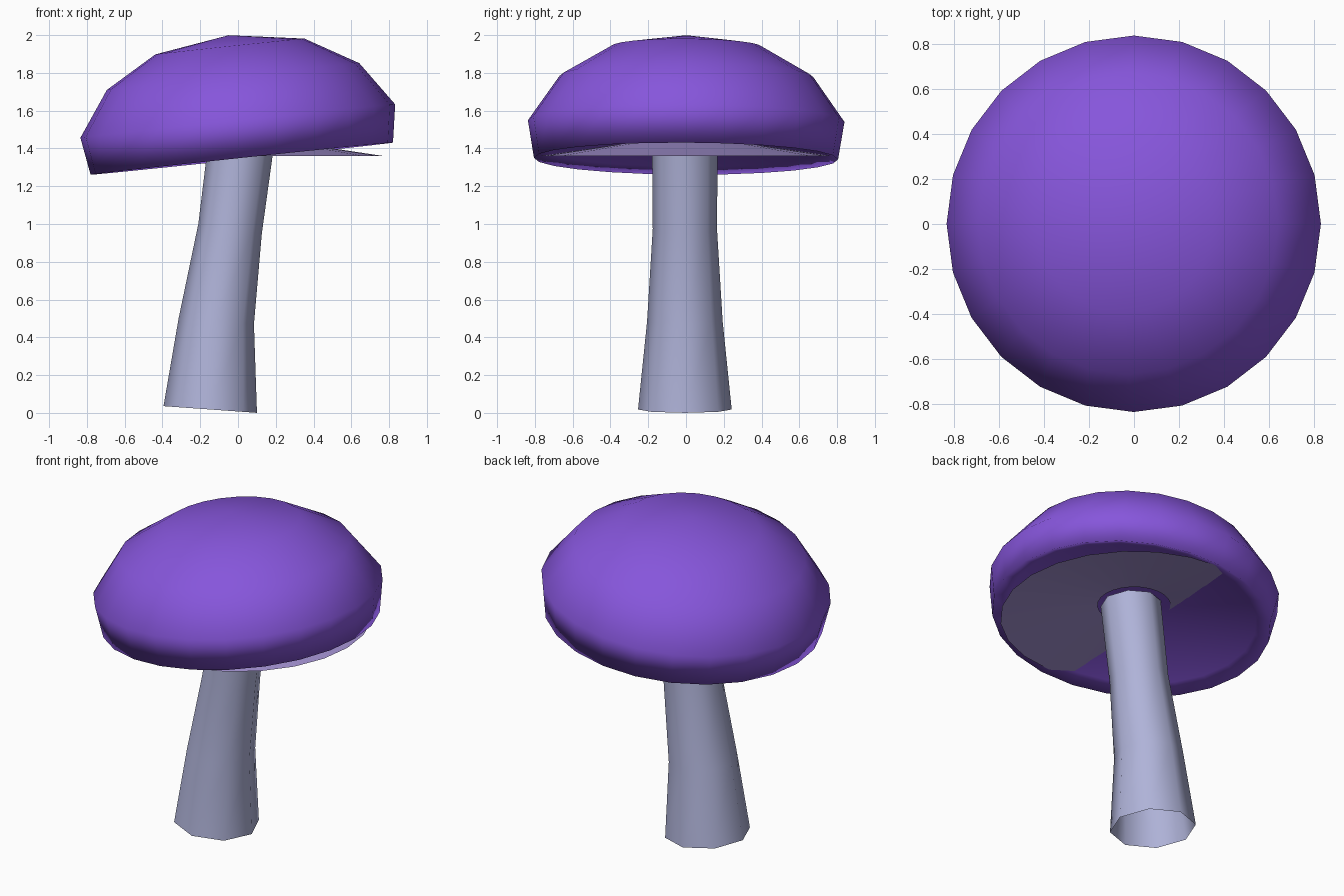
import bpy, bmesh, math
from mathutils import Vector, Matrix

if "Cube" in bpy.data.objects:
    bpy.data.objects.remove(bpy.data.objects["Cube"])


def material(name, rgb):
    m = bpy.data.materials.new(name)
    m.diffuse_color = (*rgb, 1)
    m.use_nodes = True
    m.node_tree.nodes["Principled BSDF"].inputs["Base Color"].default_value = m.diffuse_color
    return m


def loft(name, rings, sides, mat):
    """Skin round rings given as (x, z, radius, tilt about y); radius 0 is a pole."""
    bm = bmesh.new()
    loops = []
    for x, z, r, tilt in rings:
        rot = Matrix.Rotation(math.radians(tilt), 3, 'Y')
        count = sides if r else 1
        loop = []
        for i in range(count):
            a = 2 * math.pi * i / sides
            p = rot @ Vector((r * math.cos(a), r * math.sin(a), 0))
            loop.append(bm.verts.new(p + Vector((x, 0, z))))
        loops.append(loop)
    for a, b in zip(loops, loops[1:]):
        for i in range(sides):
            j = (i + 1) % sides
            if len(a) == 1:
                bm.faces.new((a[0], b[j], b[i]))
            elif len(b) == 1:
                bm.faces.new((a[i], a[j], b[0]))
            else:
                bm.faces.new((a[i], a[j], b[j], b[i]))
    for f in bm.faces:
        f.smooth = True
    mesh = bpy.data.meshes.new(name)
    bm.to_mesh(mesh)
    bm.free()
    mesh.materials.append(mat)
    ob = bpy.data.objects.new(name, mesh)
    bpy.context.collection.objects.link(ob)
    return ob


purple = material("cap purple", (0.24, 0.092, 0.71))
lavender = material("stem lavender grey", (0.43, 0.45, 0.69))
gill_grey = material("gill lavender", (0.38, 0.295, 0.66))

# Stem: bent, tapering open tube
stem = loft("stem", [(-0.147, 0.018, 0.248, 4.1), (-0.115, 0.485, 0.2, 4.4),
                     (-0.042, 0.975, 0.17, 8.5), (0.02, 1.45, 0.174, 5)], 8, lavender)
stem.location.y = -0.006

# Cap: tilted dome with a hollowed underside
cap = loft("cap", [(0, 0.157, 0, 0), (0, 0.035, 0.72, 0), (0, 0, 0.805, 0),
                   (0, 0.2, 0.838, 0), (0, 0.437, 0.672, 0),
                   (0, 0.597, 0.397, 0), (0, 0.657, 0, 0)], 24, purple)
cap.location = (0.02, 0, 1.346)
cap.rotation_euler = (math.radians(-0.3), math.radians(-6.06), 0)

# Gills: shallow level cone with a hole for the stem
loft("gills", [(0, 1.444, 0.21, 0), (0, 1.36, 0.77, 0)], 24, gill_grey)
